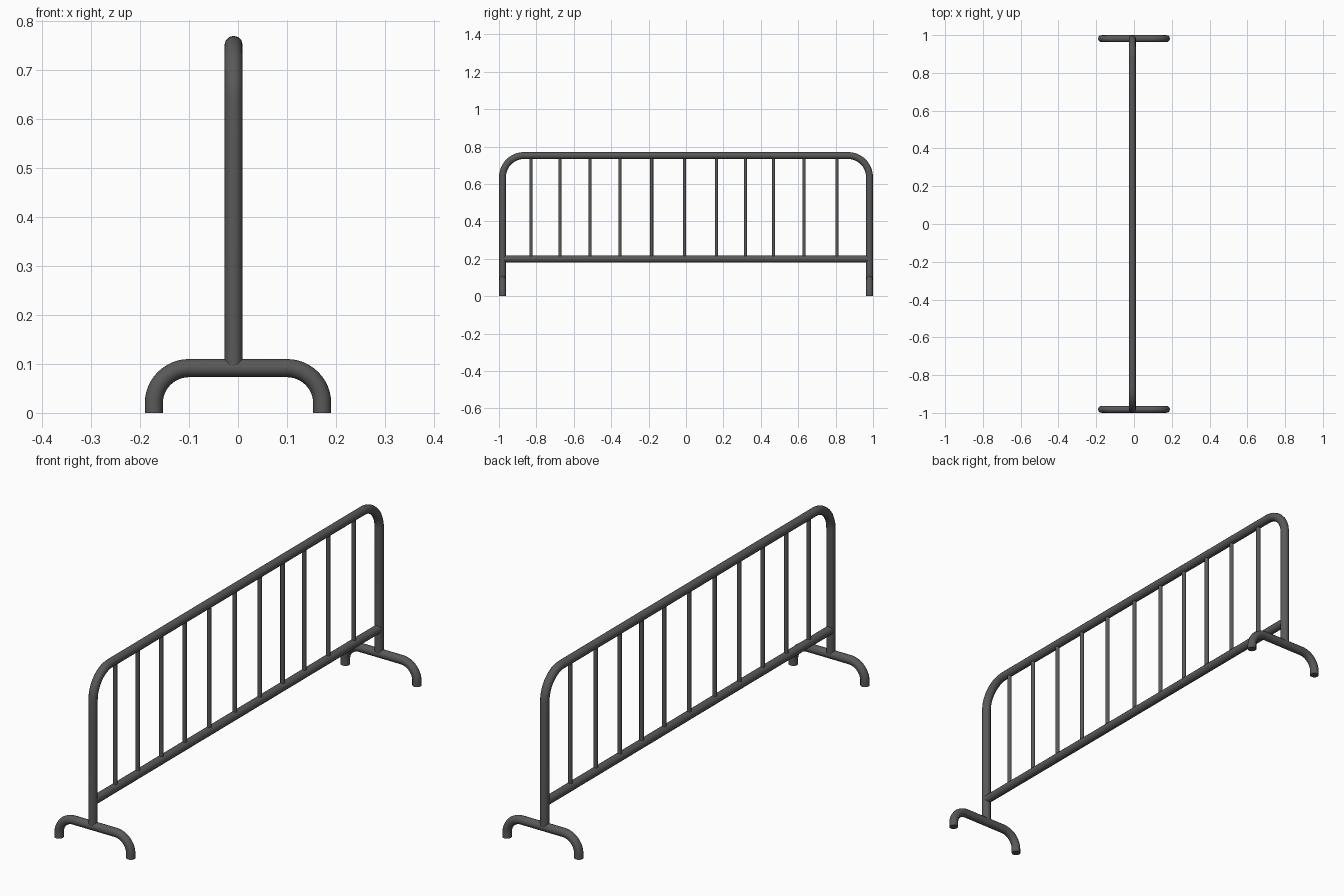
import bpy, math

if "Cube" in bpy.data.objects:
    bpy.data.objects.remove(bpy.data.objects["Cube"])

steel = bpy.data.materials.new("dark grey steel")
steel.diffuse_color = (0.1, 0.1, 0.1, 1)
steel.use_nodes = True
steel.node_tree.nodes["Principled BSDF"].inputs["Base Color"].default_value = steel.diffuse_color

R = 0.0185      # main tube radius
X = -0.009      # plane of the fence panel
Y = 0.981       # post distance from the centre


def arch(half, top, bottom, bend, steps=12):
    """Points (u, z) of an upside-down U with rounded corners."""
    right = [(half - bend + bend * math.sin(a), top - bend + bend * math.cos(a))
             for a in (math.pi / 2 * i / steps for i in range(steps + 1))]
    right.append((half, bottom))
    return [(-u, z) for u, z in reversed(right)] + right


def tube(name, points, radius):
    """Round capped tube swept along a path, converted to a mesh."""
    curve = bpy.data.curves.new(name, 'CURVE')
    curve.dimensions = '3D'
    curve.bevel_depth = radius
    curve.bevel_resolution = 4
    curve.use_fill_caps = True
    spline = curve.splines.new('POLY')
    spline.points.add(len(points) - 1)
    for p, co in zip(spline.points, points):
        p.co = (*co, 1)
    obj = bpy.data.objects.new(name, curve)
    bpy.context.collection.objects.link(obj)
    bpy.ops.object.select_all(action='DESELECT')
    obj.select_set(True)
    bpy.context.view_layer.objects.active = obj
    bpy.ops.object.convert(target='MESH')
    obj = bpy.context.view_layer.objects.active
    obj.data.materials.clear()
    obj.data.materials.append(steel)
    bpy.ops.object.shade_smooth_by_angle(angle=math.radians(40))
    return obj


# Outer frame: two posts and the top rail in one bent tube
tube("outer_frame", [(X, u, z) for u, z in arch(Y, 0.752, 0.095, 0.115)], R)

# Lower rail between the posts
tube("lower_rail", [(X, -Y + 0.005, 0.199), (X, Y - 0.005, 0.199)], R)

# Thin upright bars
bars = [-0.829, -0.674, -0.513, -0.353, -0.184, -0.008,
        0.163, 0.318, 0.468, 0.631, 0.807]
for i, y in enumerate(bars):
    tube(f"upright_bar_{i + 1}", [(X, y, 0.199), (X, y, 0.752)], 0.009)

# Arched feet at both ends
for name, y in (("front_foot", -Y), ("back_foot", Y)):
    tube(name, [(u, y, z) for u, z in arch(0.172, 0.0915, 0.0, 0.072)], R)
